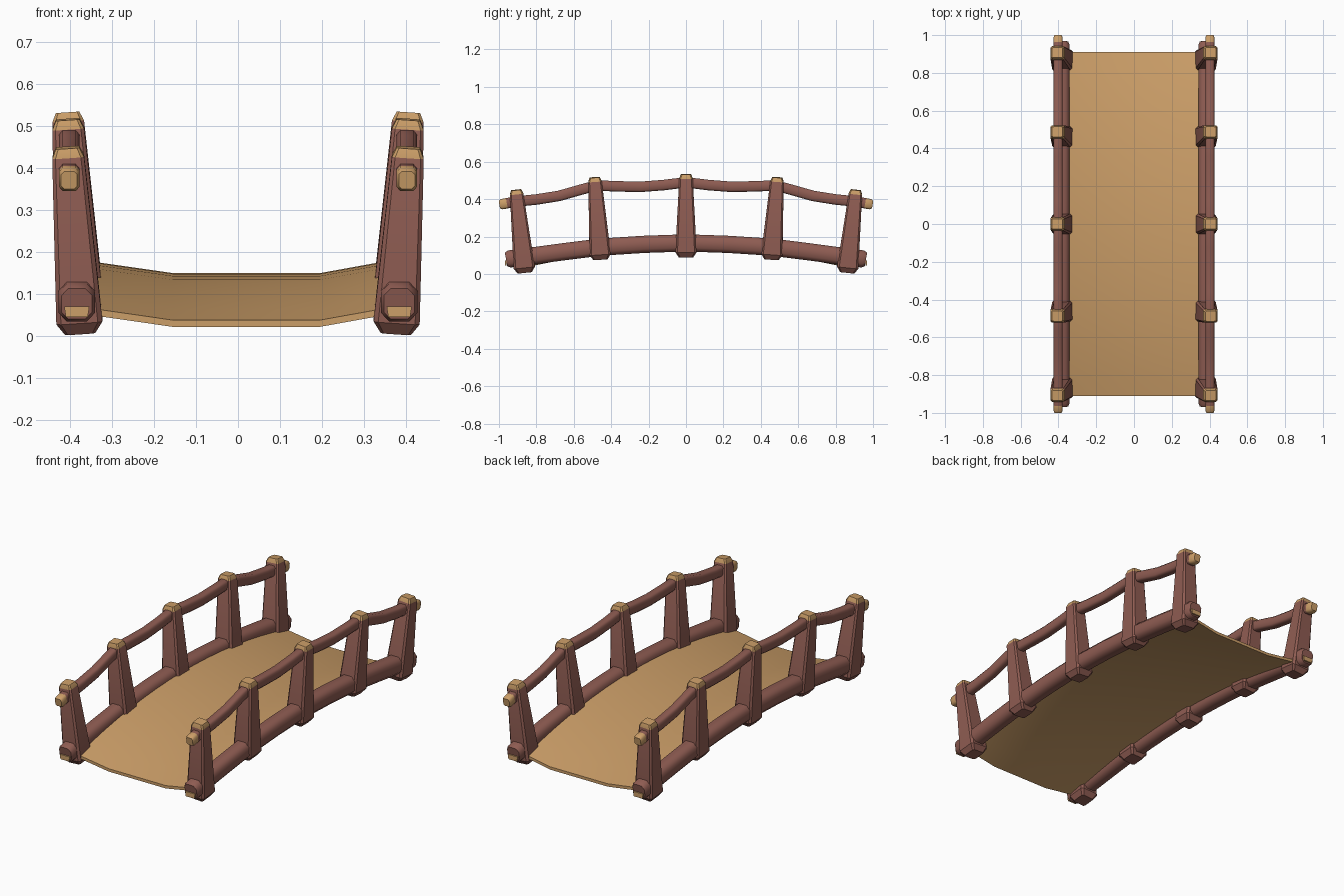
import bpy, bmesh, math
from mathutils import Vector

if "Cube" in bpy.data.objects:
    bpy.data.objects.remove(bpy.data.objects["Cube"])


def material(name, rgb):
    m = bpy.data.materials.new(name)
    m.diffuse_color = (*rgb, 1)
    m.use_nodes = True
    m.node_tree.nodes["Principled BSDF"].inputs["Base Color"].default_value = m.diffuse_color
    return m


BROWN = material("brown timber", (0.275, 0.108, 0.085))
TAN = material("tan cut wood", (0.60, 0.342, 0.138))


def skin(name, rings, seg_mats, caps, mats, angle):
    """Skin a list of closed rings; one material index per segment and cap."""
    bm = bmesh.new()
    vs = [[bm.verts.new(p) for p in r] for r in rings]
    n = len(rings[0])
    for a, b, m in zip(vs, vs[1:], seg_mats):
        for i in range(n):
            j = (i + 1) % n
            bm.faces.new((a[i], a[j], b[j], b[i])).material_index = m
    bm.faces.new(vs[0][::-1]).material_index = caps[0]
    bm.faces.new(vs[-1]).material_index = caps[1]
    bmesh.ops.recalc_face_normals(bm, faces=bm.faces)
    me = bpy.data.meshes.new(name)
    bm.to_mesh(me)
    bm.free()
    for m in mats:
        me.materials.append(m)
    for p in me.polygons:
        p.use_smooth = True
    me.set_sharp_from_angle(angle=math.radians(angle))
    ob = bpy.data.objects.new(name, me)
    bpy.context.collection.objects.link(ob)
    return ob


def ring(center, direction, hu, hv, c):
    """Chamfered rectangle across a direction; u is mostly x."""
    d = Vector(direction).normalized()
    v = d.cross(Vector((1, 0, 0))).normalized()
    u = v.cross(d)
    k = 1 - c
    pts = [(1, k), (k, 1), (-k, 1), (-1, k), (-1, -k), (-k, -1), (k, -1), (1, -k)]
    return [Vector(center) + u * a * hu + v * b * hv for a, b in pts]


def sweep(path, sizes, c):
    """Rings along a path, turned to follow it."""
    out = []
    for i, p in enumerate(path):
        d = Vector(path[min(i + 1, len(path) - 1)]) - Vector(path[max(i - 1, 0)])
        out.append(ring(p, d, *sizes[i], c))
    return out


def mirrored(half):
    """Turn (y, z) pairs from the end to the middle into a full run."""
    return half + [(-y, z) for y, z in half[-2::-1]]


# Post: top y, top z, bottom y, bottom z
POSTS = [(0, 0.533, 0, 0.09)]
for s in (-1, 1):
    POSTS += [(s * 0.488, 0.516, s * 0.457, 0.078), (s * 0.908, 0.449, s * 0.862, 0.008)]

BEAM = mirrored([(-0.962, 0.077), (-0.945, 0.08), (-0.87, 0.09), (-0.66, 0.118),
                 (-0.46, 0.143), (-0.23, 0.158), (0, 0.166)])
RAIL = mirrored([(-0.998, 0.371), (-0.985, 0.373), (-0.958, 0.378), (-0.9, 0.388),
                 (-0.8, 0.398), (-0.68, 0.417), (-0.56, 0.451), (-0.48, 0.473),
                 (-0.36, 0.468), (-0.24, 0.466), (-0.12, 0.475), (0, 0.49)])

for s, side in ((-1, "left"), (1, "right")):
    # Tapered, leaning posts with chamfered tan tops
    for i, (ty, tz, by, bz) in enumerate(POSTS):
        b, t = Vector((s * 0.376, by, bz)), Vector((s * 0.406, ty, tz))
        d = t - b
        rings = []
        for dist, hu, hv in ((0, 0.036, 0.038), (0.028, 0.055, 0.057),
                             (d.length - 0.022, 0.038, 0.036), (d.length, 0.028, 0.027)):
            rings.append(ring(b + d.normalized() * dist, d, hu, hv, 0.2))
        skin(f"{side}_post_{i + 1}", rings, [0, 0, 1], (0, 1), (BROWN, TAN), 30)

    # Arched lower beam
    path = [(s * 0.384, y, z) for y, z in BEAM]
    n = len(path)
    sizes = [(0.043, 0.046)] * n
    sizes[0] = sizes[-1] = (0.036, 0.037)
    skin(f"{side}_lower_beam", sweep(path, sizes, 0.45), [0] * (n - 1), (0, 0), (BROWN,), 50)

    # Sagging handrail with tan tips
    path = [(s * 0.402, y, z) for y, z in RAIL]
    n = len(path)
    sizes = [(0.024, 0.028)] * n
    sizes[0] = sizes[-1] = (0.019, 0.021)
    mats = [1, 1] + [0] * (n - 5) + [1, 1]
    skin(f"{side}_handrail", sweep(path, sizes, 0.35), mats, (1, 1), (BROWN, TAN), 50)

    # Tan cut plates on the beam ends
    for e, end in ((-1, "front"), (1, "back")):
        rings = [[(s * x, e * y, z) for x, z in
                  ((0.358, 0.045), (0.41, 0.045), (0.414, 0.071), (0.354, 0.071))]
                 for y in (0.96, 0.968)]
        skin(f"{side}_{end}_beam_cut", rings, [0], (0, 0), (TAN,), 30)

# Thin arched deck, slightly dished across
rings = []
for k in range(-8, 9):
    y = 0.91 * k / 8
    z = 0.15 - 0.112 * (y / 0.91) ** 2
    top = [(-0.35, 0.028), (-0.155, 0), (0.195, 0), (0.35, 0.028)]
    rings.append([(x, y, z + h) for x, h in top] +
                 [(x, y, z + h - 0.016) for x, h in reversed(top)])
skin("deck", rings, [0] * 16, (0, 0), (TAN,), 30)
